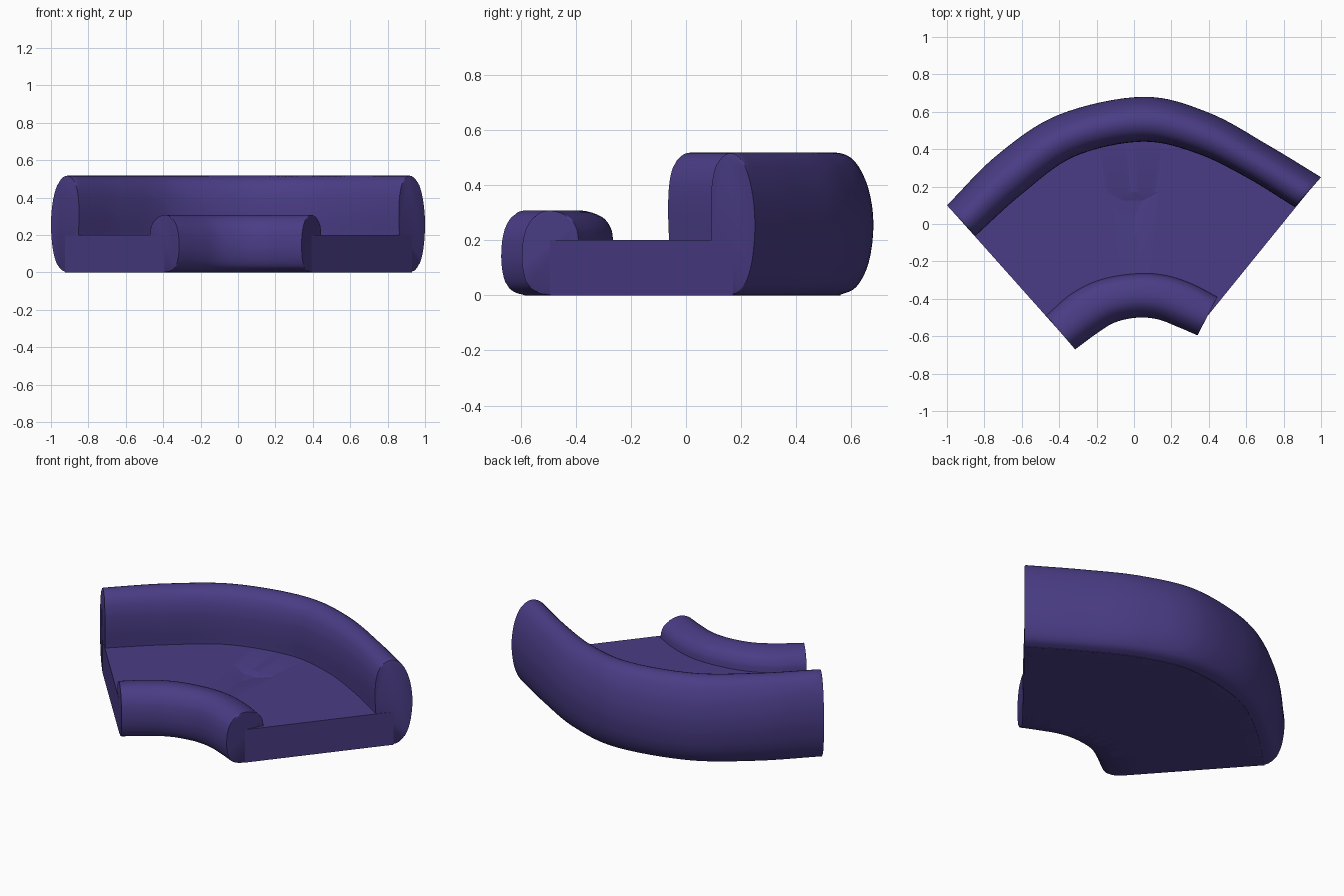
import bpy
import bmesh
import math
from mathutils import Vector

if "Cube" in bpy.data.objects:
    bpy.data.objects.remove(bpy.data.objects["Cube"])

# Upholstery colour
fabric = bpy.data.materials.new("purple fabric")
fabric.use_nodes = True
fabric.diffuse_color = (0.068, 0.046, 0.235, 1)
bsdf = fabric.node_tree.nodes["Principled BSDF"]
bsdf.inputs["Base Color"].default_value = fabric.diffuse_color
bsdf.inputs["Roughness"].default_value = 0.8


def spline(points, steps):
    """Smooth curve through 2D points."""
    p = [Vector(q) for q in points]
    p = [2 * p[0] - p[1]] + p + [2 * p[-1] - p[-2]]
    out = []
    for a, b, c, d in zip(p, p[1:], p[2:], p[3:]):
        for i in range(steps):
            t = i / steps
            out.append(0.5 * (2 * b + (c - a) * t + (2 * a - 5 * b + 4 * c - d) * t * t
                              + (3 * b - a - 3 * c + d) * t ** 3))
    return out + [p[-2]]


def make_object(name, bm, angle):
    bmesh.ops.recalc_face_normals(bm, faces=bm.faces)
    mesh = bpy.data.meshes.new(name)
    bm.to_mesh(mesh)
    bm.free()
    mesh.materials.append(fabric)
    obj = bpy.data.objects.new(name, mesh)
    bpy.context.collection.objects.link(obj)
    bpy.ops.object.select_all(action='DESELECT')
    obj.select_set(True)
    bpy.context.view_layer.objects.active = obj
    bpy.ops.object.shade_smooth_by_angle(angle=math.radians(angle))
    return obj


def sweep(name, inner, outer, profile, angle=40, round_ends=0.0):
    """Loft a closed (u, z) profile between two plan rails and cap both ends."""
    bm = bmesh.new()
    rings = []
    for a, b in zip(inner, outer):
        rings.append([bm.verts.new((*a.lerp(b, u), z)) for u, z in profile])
    n = len(profile)
    for r, s in zip(rings, rings[1:]):
        for i in range(n):
            j = (i + 1) % n
            bm.faces.new((r[i], r[j], s[j], s[i]))
    caps = [bm.faces.new(rings[0]), bm.faces.new(rings[-1])]
    if round_ends:
        edges = list({e for f in caps for e in f.edges})
        bmesh.ops.bevel(bm, geom=edges, offset=round_ends, segments=2,
                        profile=0.5, affect='EDGES')
    return make_object(name, bm, angle)


# Plan rails, from the right end to the left end
front_rail = spline([(-.315, -.67), (-.2, -.585), (-.1, -.525), (.02, -.5),
                     (.13, -.51), (.235, -.55), (.34, -.595)], 8)
bolster_rail = spline([(-.47, -.49), (-.33, -.37), (-.17, -.295), (.02, -.265),
                       (.17, -.275), (.31, -.32), (.445, -.39)], 8)
back_inner_rail = spline([(-.85, -.065), (-.6, .16), (-.32, .36), (.04, .44),
                          (.33, .38), (.6, .25), (.86, .09)], 8)
back_outer_rail = spline([(-1, .1), (-.73, .37), (-.4, .585), (.05, .68),
                          (.4, .595), (.72, .42), (1, .25)], 8)


def middle(rail_a, rail_b):
    return [a.lerp(b, 0.5) for a, b in zip(rail_a, rail_b)]


# Rounded backrest
back_profile = spline([(.02, .2), (0, .32), (.04, .42), (.18, .49), (.45, .517),
                       (.72, .485), (.92, .39), (1, .26), (.93, .12),
                       (.74, .03), (.48, 0)], 4) + [Vector((.02, 0))]
sweep("backrest", back_inner_rail, back_outer_rail, back_profile, round_ends=0.006)

# Low rounded front roll
roll_profile = spline([(.45, 0), (.16, .022), (.03, .08), (0, .16), (.07, .24),
                       (.26, .293), (.52, .307), (.82, .285), (.96, .245),
                       (1, .2)], 4) + [Vector((1, 0))]
sweep("front_roll", front_rail, bolster_rail, roll_profile, round_ends=0.006)

# Flat seat running under both rolls
seat = sweep("seat", middle(front_rail, bolster_rail),
             middle(back_inner_rail, back_outer_rail),
             [(0, 0), (0, .2), (1, .2), (1, 0)], angle=8)

# Shallow triangular dimple pressed into the seat
bm = bmesh.new()
corners = [Vector((-.15, .17)), Vector((.13, .17)), Vector((0, -.08))]
centre = Vector((0, .1))
top = [bm.verts.new((*centre.lerp(c, 1.1), .202)) for c in corners]
low = [bm.verts.new((*centre.lerp(c, .35), .188)) for c in corners]
bm.faces.new(top)
bm.faces.new(low)
for i in range(3):
    j = (i + 1) % 3
    bm.faces.new((top[i], top[j], low[j], low[i]))
cutter = make_object("dimple_cutter", bm, 8)
cutter.hide_render = True
cutter.hide_set(True)
dimple = seat.modifiers.new("dimple", 'BOOLEAN')
dimple.operation = 'DIFFERENCE'
dimple.object = cutter
dimple.solver = 'EXACT'
